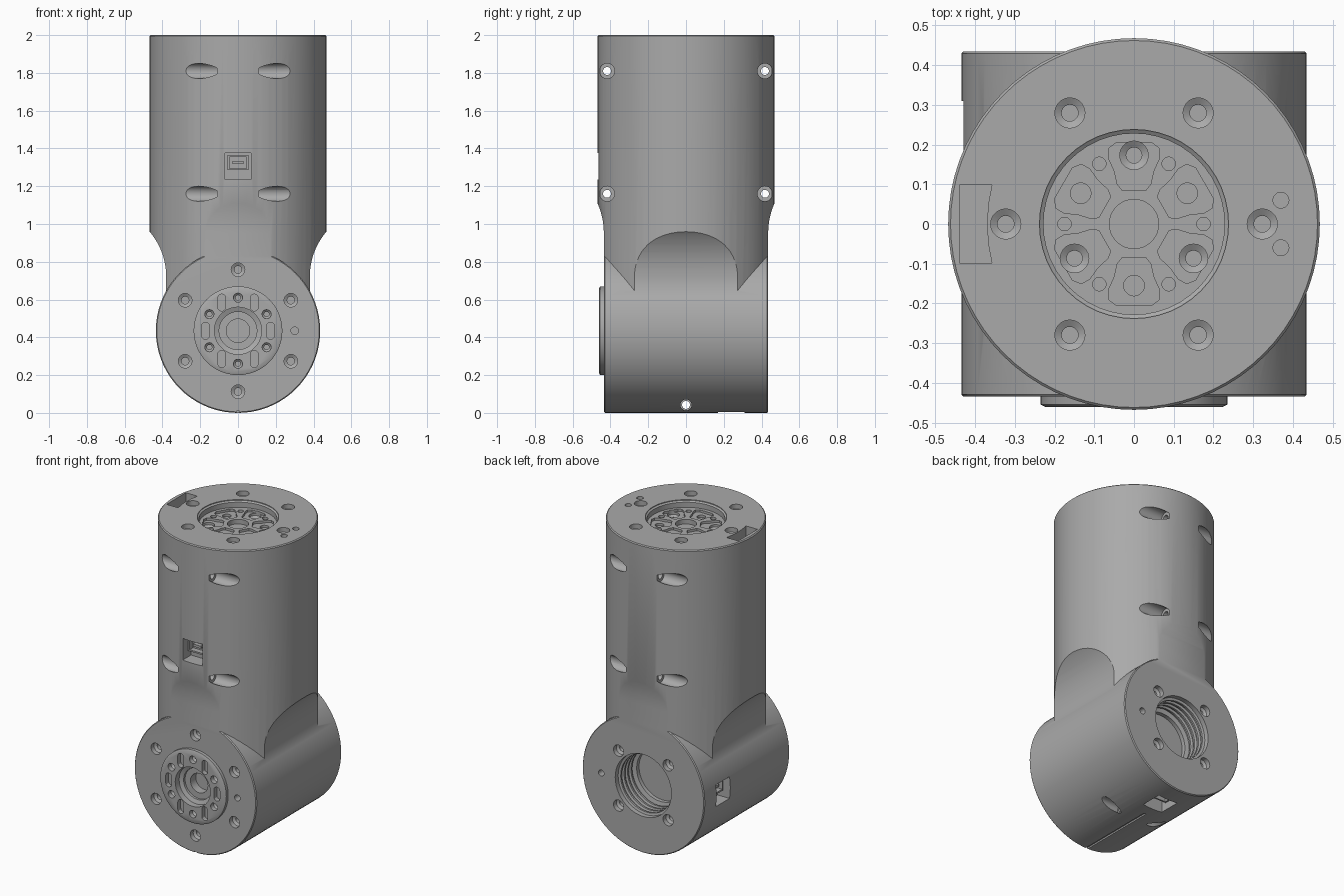
import bpy, bmesh
from math import sin, cos, pi, radians, acos
from mathutils import Matrix, Vector

if "Cube" in bpy.data.objects:
    bpy.data.objects.remove(bpy.data.objects["Cube"])

grey = bpy.data.materials.new("machined_grey")
grey.use_nodes = True
GREY = (0.4, 0.4, 0.4, 1)
grey.diffuse_color = GREY
grey.node_tree.nodes["Principled BSDF"].inputs["Base Color"].default_value = GREY

R_COL, R_BAR = 0.468, 0.435      # column and barrel radii


def frame(out, up, pos):
    """Local z points out of a face, local y along up."""
    z, y = Vector(out), Vector(up)
    m = Matrix((y.cross(z), y, z)).transposed().to_4x4()
    m.translation = Vector(pos)
    return m


TOP = frame((0, 0, 1), (0, 1, 0), (0, 0, 2))
FRONT = frame((0, -1, 0), (0, 0, 1), (0, -R_BAR, R_BAR))
BACK = frame((0, 1, 0), (0, 0, 1), (0, R_BAR, R_BAR))
SIDE = frame((1, 0, 0), (0, 0, 1), (0, 0, 0))


def at(f, x, y):
    return f @ Matrix.Translation((x, y, 0))


def polar(f, r, deg):
    return at(f, r * cos(radians(deg)), r * sin(radians(deg)))


def loft(bm, rings):
    """Closed solid through a list of equal vertex rings."""
    vs = [[bm.verts.new(p) for p in ring] for ring in rings]
    for a, b in zip(vs, vs[1:]):
        for i in range(len(a)):
            j = (i + 1) % len(a)
            bm.faces.new((a[i], a[j], b[j], b[i]))
    bm.faces.new(vs[0])
    bm.faces.new(vs[-1])


def lathe(bm, profile, f, seg=20):
    ts = [2 * pi * i / seg for i in range(seg)]
    loft(bm, [[f @ Vector((r * cos(t), r * sin(t), h)) for t in ts] for r, h in profile])


def prism(bm, pts, f, h0, h1):
    loft(bm, [[f @ Vector((x, y, h)) for x, y in pts] for h in (h0, h1)])


def box(bm, x, y, f, h0, h1):
    prism(bm, [(-x, -y), (x, -y), (x, y), (-x, y)], f, h0, h1)


def capsule(length, r):
    ring = [pi * i / 6 for i in range(7)]
    right = [(length + r * sin(t), -r * cos(t)) for t in ring]
    return right + [(-x, -y) for x, y in right]


def make(name, bm):
    bmesh.ops.recalc_face_normals(bm, faces=bm.faces)
    me = bpy.data.meshes.new(name)
    bm.to_mesh(me)
    bm.free()
    ob = bpy.data.objects.new(name, me)
    me.materials.append(grey)
    bpy.context.scene.collection.objects.link(ob)
    return ob


def boolean(ob, bm, op="DIFFERENCE"):
    tool = make("cutter", bm)
    mod = ob.modifiers.new("cut", "BOOLEAN")
    mod.operation, mod.object, mod.solver = op, tool, "EXACT"
    select(ob)
    bpy.ops.object.modifier_apply(modifier=mod.name)
    bpy.data.objects.remove(tool)


def select(ob):
    bpy.ops.object.select_all(action="DESELECT")
    bpy.context.view_layer.objects.active = ob
    ob.select_set(True)


def finish(ob):
    select(ob)
    bpy.ops.object.shade_smooth_by_angle(angle=radians(28))


def relief(bm, f, u0, z0, r):
    """Flat shaved on a side, running out upward in a concave arc."""
    end = acos(1 - 0.12 / r)
    arc = [(u0 + r * (1 - cos(t)), z0 + r * sin(t)) for t in (end * i / 14 for i in range(15))]
    prism(bm, [(u0, -0.1)] + arc + [(0.8, arc[-1][1]), (0.8, -0.1)], f, -0.7, 0.7)


def screw(bm, f, r=0.036):
    lathe(bm, [(r, 0.02), (r, -0.03), (r * 0.55, -0.04), (r * 0.55, -0.09)], f)


# Housing: upright column, waisted at the sides, joined to a cross barrel
bm = bmesh.new()
lathe(bm, [(R_COL - 0.006, 2), (R_COL, 1.994), (R_COL, 0.3)], Matrix(), 72)
housing = make("housing", bm)
bm = bmesh.new()
for s in (1, -1):
    relief(bm, frame((0, -s, 0), (0, 0, 1), (0, 0, 0)), 0.38, 0.72, 0.37)
boolean(housing, bm)
bm = bmesh.new()
e = R_BAR + 0.002
lathe(bm, [(R_BAR - 0.007, e), (R_BAR, e - 0.008), (R_BAR, 0.008 - e), (R_BAR - 0.007, -e)],
      frame((0, 1, 0), (0, 0, 1), (0, 0, R_BAR)), 72)
boolean(housing, bm, "UNION")
bm = bmesh.new()
for s in (1, -1):
    relief(bm, frame((s, 0, 0), (0, 0, 1), (0, 0, 0)), R_BAR, 0.95, 0.4)
boolean(housing, bm)

# Openings and screw holes in the housing
bm = bmesh.new()
lathe(bm, [(0.238, 0.02), (0.238, -0.005), (0.228, -0.012), (0.228, -0.2)], TOP, 48)
lathe(bm, [(0.225, 0.02), (0.225, -0.12)], FRONT, 48)
bore = [(0.2, 0.02), (0.2, -0.03)]
for k in range(4):                                  # threaded rear bore
    d = -0.03 - 0.035 * k
    bore += [(0.185, d - 0.004), (0.185, d - 0.016), (0.198, d - 0.02), (0.198, d - 0.034)]
lathe(bm, bore + [(0.17, -0.175), (0.17, -0.2)], BACK, 48)
for k in range(6):
    screw(bm, polar(TOP, 0.323, 60 * k), 0.038)
    screw(bm, polar(FRONT, 0.323, 60 * k + 30))
for k in range(4):
    screw(bm, polar(BACK, 0.25, 90 * k + 45))
for f in (at(TOP, 0.37, 0.06), at(TOP, 0.37, -0.06), at(FRONT, 0.3, 0), at(BACK, -0.3, 0)):
    lathe(bm, [(0.02, 0.02), (0.02, -0.05)], f)


def cross_hole(y, z, r, inner):
    lathe(bm, [(r, 0.6), (r, inner), (0.021, inner), (0.021, -inner), (r, -inner), (r, -0.6)],
          at(SIDE, y, z), 24)


for z in (1.16, 1.81):
    for y in (0.418, -0.418):
        cross_hole(y, z, 0.04, 0.11)
cross_hole(0, 0.042, 0.03, 0.1)
prism(bm, [(-0.44, -0.098), (-0.358, -0.098), (-0.367, -0.05), (-0.37, 0), (-0.367, 0.05),
           (-0.358, 0.098), (-0.44, 0.098)], TOP, -0.09, 0.02)

# Connector pockets: column front, barrel side, barrel underside
sockets = {
    "front_socket": frame((0, -1, 0), (0, 0, 1), (0, -R_COL, 1.305)),
    "side_socket": frame((-1, 0, 0), (0, 0, 1), (-R_BAR, 0.24, R_BAR)),
    "bottom_socket": frame((0, 0, -1), (0, 1, 0), (0, 0.24, 0)),
}
for f in sockets.values():
    box(bm, 0.07, 0.07, f, -0.09, 0.03)
box(bm, 0.008, 0.28, frame((0, 0, -1), (0, 1, 0), (0, -0.18, 0)), -0.01, 0.03)
boolean(housing, bm)
finish(housing)

# Hollow connectors standing in the pockets
for name, f in sockets.items():
    bm = bmesh.new()
    box(bm, 0.055, 0.04, at(f, 0, 0.02), -0.1, -0.04)
    ob = make(name, bm)
    bm = bmesh.new()
    box(bm, 0.045, 0.03, at(f, 0, 0.02), -0.075, 0)
    boolean(ob, bm)
    bm = bmesh.new()
    box(bm, 0.028, 0.008, at(f, 0, 0.02), -0.09, -0.05)
    boolean(ob, bm, "UNION")

# Front output flange: alternating screw holes and slots around a stepped bore
bm = bmesh.new()
lathe(bm, [(0.223, 0.026), (0.235, 0.02), (0.235, -0.13)], FRONT, 48)
flange = make("output_flange", bm)
face = FRONT @ Matrix.Translation((0, 0, 0.026))
bm = bmesh.new()
lathe(bm, [(0.125, 0.02), (0.125, -0.04), (0.1, -0.05), (0.1, -0.065), (0.062, -0.065),
           (0.062, -0.12)], face, 36)
for k in range(6):
    screw(bm, polar(face, 0.175, 60 * k + 30), 0.024)
    spot = polar(face, 0.172, 60 * k) @ Matrix.Rotation(pi / 2, 4, "Z")
    prism(bm, capsule(0.024, 0.021), spot, -0.03, 0.02)
boolean(flange, bm)
finish(flange)

# Top mounting plate sunk in the column, with six shallow lobes
bm = bmesh.new()
lathe(bm, [(0.235, -0.045), (0.235, -0.21)], TOP, 48)
plate = make("mounting_plate", bm)
face = TOP @ Matrix.Translation((0, 0, -0.045))
half = [(0.085, 0.03), (0.1, 0.042), (0.135, 0.05), (0.165, 0.064), (0.19, 0.064), (0.205, 0.045)]
lobe = half + [(x, -y) for x, y in reversed(half)]
bm = bmesh.new()
lathe(bm, [(0.062, 0.02), (0.062, -0.03)], face, 32)
for k in range(6):
    prism(bm, lobe, face @ Matrix.Rotation(radians(60 * k + 30), 4, "Z"), -0.015, 0.02)
    lathe(bm, [(0.017, 0.02), (0.017, -0.04)], polar(face, 0.175, 60 * k))
boolean(plate, bm)
bm = bmesh.new()
for k in range(6):
    if k % 2:
        screw(bm, polar(face, 0.173, 60 * k + 30), 0.036)
    else:
        lathe(bm, [(0.026, 0.02), (0.026, -0.03)], polar(face, 0.155, 60 * k + 30))
boolean(plate, bm)
finish(plate)
